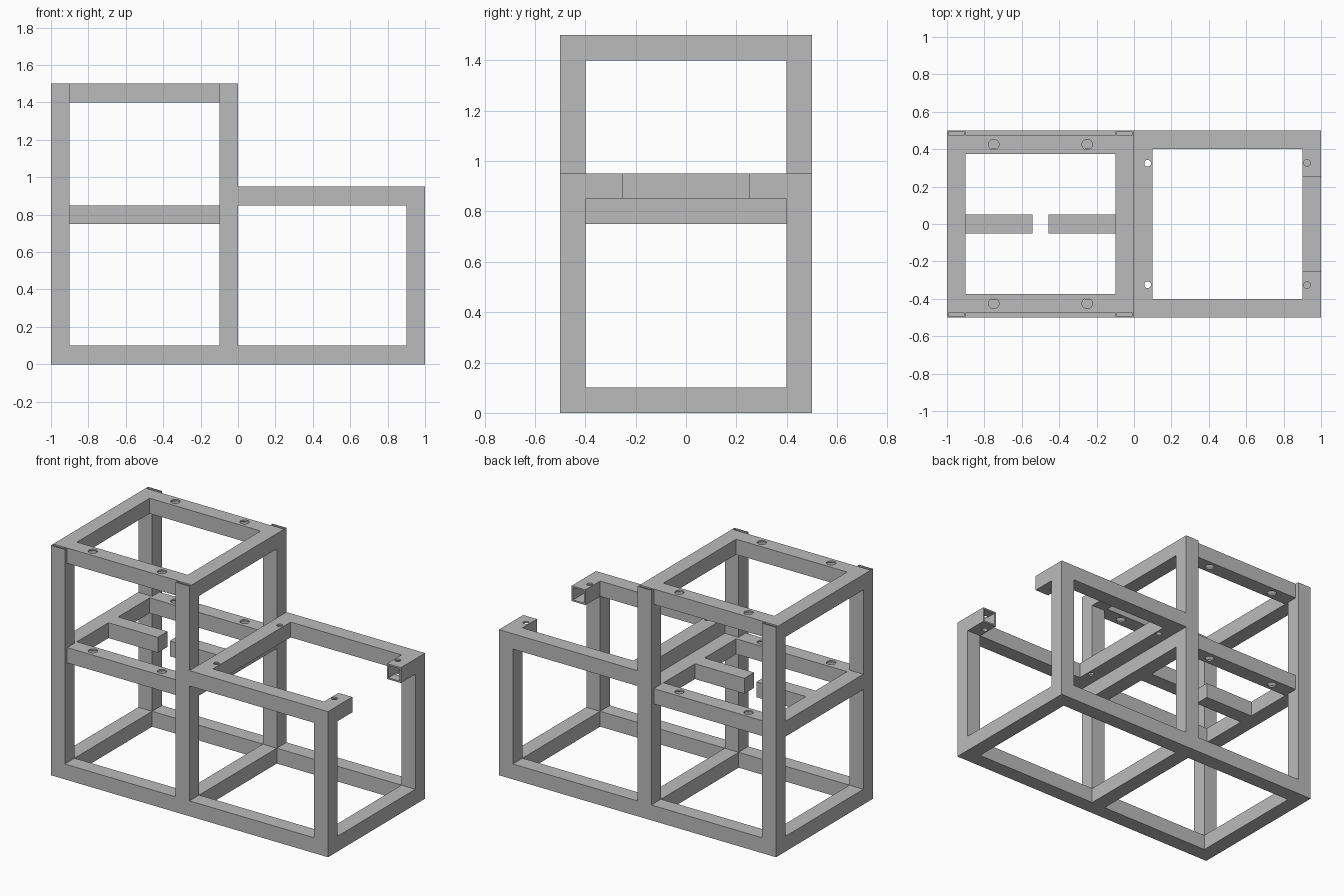
import bpy
import bmesh
from mathutils import Matrix, Vector

default = bpy.data.objects.get("Cube")
if default:
    bpy.data.objects.remove(default, do_unlink=True)

T = 0.1          # tube width
WALL = 0.01      # tube wall

steel = bpy.data.materials.new("grey steel")
steel.use_nodes = True
GREY = (0.5, 0.5, 0.5, 1)
steel.diffuse_color = GREY
steel.node_tree.nodes["Principled BSDF"].inputs["Base Color"].default_value = GREY


def add_object(name, bm):
    mesh = bpy.data.meshes.new(name)
    bm.to_mesh(mesh)
    bm.free()
    mesh.materials.append(steel)
    obj = bpy.data.objects.new(name, mesh)
    bpy.context.collection.objects.link(obj)
    return obj


def box_mesh(lo, hi):
    lo, hi = Vector(lo), Vector(hi)
    bm = bmesh.new()
    bmesh.ops.create_cube(bm, size=1, matrix=Matrix.Translation((lo + hi) / 2)
                          @ Matrix.Diagonal((*(hi - lo), 1)))
    return bm


def apply_modifier(obj, mod):
    bpy.context.view_layer.objects.active = obj
    bpy.ops.object.modifier_apply(modifier=mod.name)


def beam(name, lo, hi):
    return add_object(name, box_mesh(lo, hi))


def tube(name, lo, hi, axis):
    """Square tube, open at both ends of the given axis."""
    bm = box_mesh(lo, hi)
    ends = [f for f in bm.faces if abs(f.normal[axis]) > 0.5]
    bmesh.ops.delete(bm, geom=ends, context='FACES_ONLY')
    obj = add_object(name, bm)
    mod = obj.modifiers.new("wall", 'SOLIDIFY')
    mod.thickness, mod.offset, mod.use_even_offset = WALL, -1, True
    apply_modifier(obj, mod)
    return obj


def cut(obj, bm):
    cutter = add_object("cutter", bm)
    cutter.hide_render = True
    mod = obj.modifiers.new("cut", 'BOOLEAN')
    mod.operation, mod.solver, mod.object = 'DIFFERENCE', 'EXACT', cutter
    apply_modifier(obj, mod)
    bpy.data.objects.remove(cutter, do_unlink=True)


def drill(obj, points, radius, z):
    """Vertical bolt holes through the tube centred at height z."""
    bm = bmesh.new()
    for x, y in points:
        bmesh.ops.create_cone(bm, cap_ends=True, segments=24, radius1=radius,
                              radius2=radius, depth=2 * T,
                              matrix=Matrix.Translation((x, y, z)))
    cut(obj, bm)


def span(side, a, b):
    """Ordered y range for one side of the frame."""
    return sorted((side * a, side * b))


for side, label in ((-1, "front"), (1, "back")):
    y0, y1 = span(side, 0.4, 0.5)

    # Base rail and low box rail
    beam(f"{label}_base_rail", (-1, y0, 0), (1, y1, T))
    beam(f"{label}_low_rail", (0, y0, 0.85), (1, y1, 0.95))

    # Posts, the tall ones with a slot in the top
    for x, post in ((-1, "outer"), (-T, "middle")):
        obj = beam(f"{label}_{post}_post", (x, y0, T), (x + T, y1, 1.5))
        s0, s1 = span(side, 0.477, 0.493)
        cut(obj, box_mesh((x + 0.007, s0, 1.4), (x + 0.093, s1, 1.6)))
    beam(f"{label}_low_post", (0.9, y0, T), (1, y1, 0.85))

    # Set-back drilled rails of the tower
    r0, r1 = span(side, 0.375, 0.475)
    for z, level in ((0.75, "shelf"), (1.4, "top")):
        rail = tube(f"{label}_{level}_rail", (-0.9, r0, z), (-T, r1, z + T), 0)
        drill(rail, [(x, side * 0.425) for x in (-0.75, -0.25)], 0.028, z + T / 2)

    # Short open stub on the low box
    e0, e1 = span(side, 0.25, 0.4)
    stub = tube(f"{label}_open_stub", (0.9, e0, 0.85), (1, e1, 0.95), 1)
    drill(stub, [(0.925, side * 0.327)], 0.018, 0.9)

# Cross rails between front and back
for x, label in ((-1, "outer"), (-T, "middle")):
    for z, level in ((0, "base"), (0.75, "shelf"), (1.4, "top")):
        beam(f"{label}_{level}_cross_rail", (x, -0.4, z), (x + T, 0.4, z + T))
beam("low_base_cross_rail", (0.9, -0.4, 0), (1, 0.4, T))

# Drilled cross rail of the low box
cross = tube("low_cross_rail", (0, -0.4, 0.85), (T, 0.4, 0.95), 1)
drill(cross, [(0.073, s * 0.325) for s in (-1, 1)], 0.018, 0.9)

# Facing shelf arms with a gap between them
beam("outer_shelf_arm", (-0.9, -0.05, 0.75), (-0.543, 0.05, 0.85))
beam("middle_shelf_arm", (-0.457, -0.05, 0.75), (-T, 0.05, 0.85))
